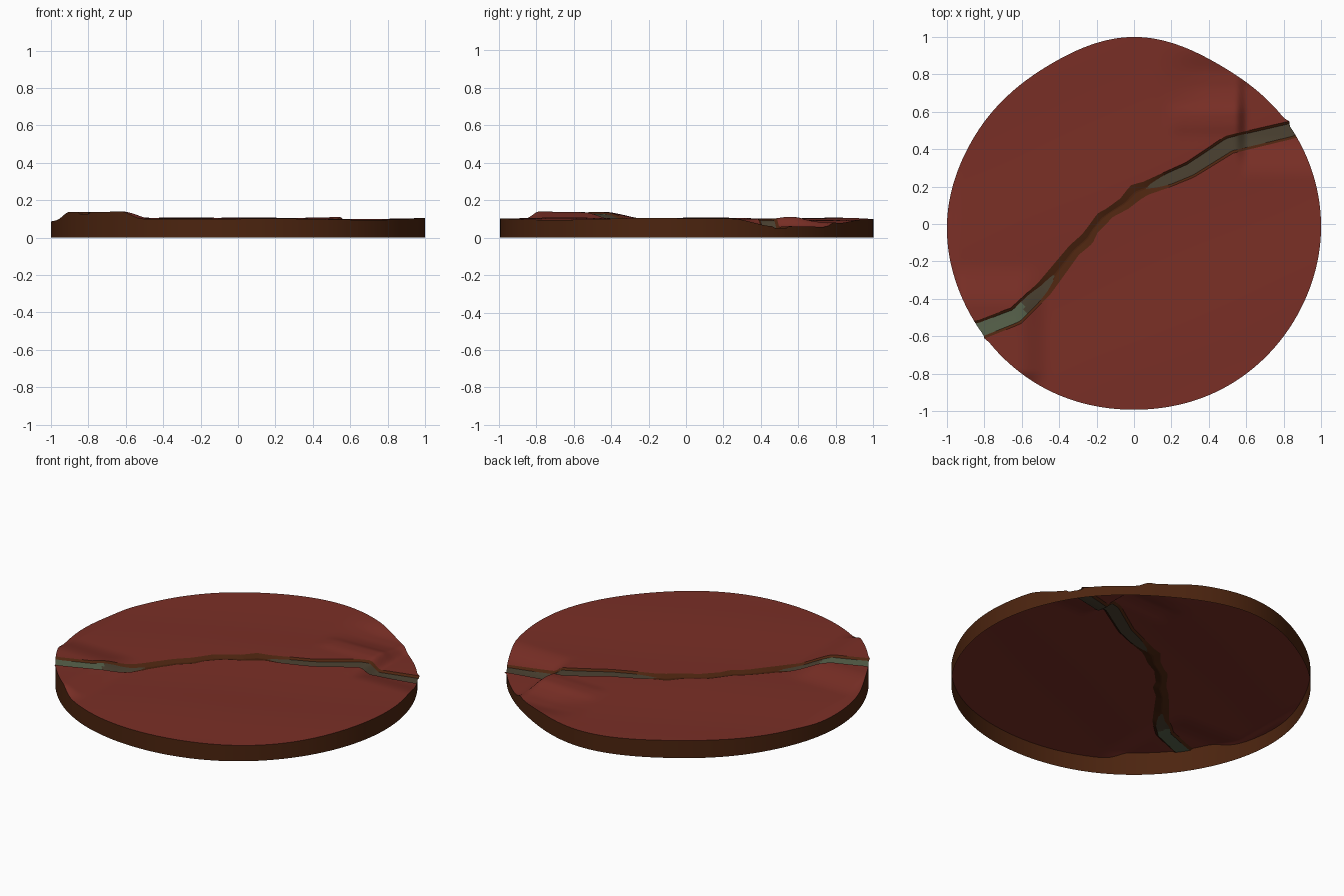
import bpy, bmesh, math
from mathutils import Vector

if "Cube" in bpy.data.objects:
    bpy.data.objects.remove(bpy.data.objects["Cube"])

N, M = 130, 30          # columns along the river, rows from bank to rim


def material(name, rgb):
    m = bpy.data.materials.new(name)
    m.diffuse_color = [((c / 255 + 0.055) / 1.055) ** 2.4 for c in rgb] + [1]
    m.use_nodes = True
    m.node_tree.nodes["Principled BSDF"].inputs["Base Color"].default_value = m.diffuse_color
    return m


RED = material("red soil", (122, 47, 38))
BROWN = material("brown earth", (76, 36, 15))
MUD = material("muddy water", (76, 66, 50))
WATER = material("pale green water", (88, 99, 76))


def lerp(table, x, col=1):
    for a, b in zip(table, table[1:]):
        if x <= b[0]:
            t = max(0, (x - a[0]) / (b[0] - a[0]))
            return a[col] + (b[col] - a[col]) * t
    return table[-1][col]


def step(a, b, x):
    t = min(1, max(0, (x - a) / (b - a)))
    return t * t * (3 - 2 * t)


# Outline radius every 30 degrees, slightly flattened at the back corners
RIM = [1.0, .985, .965, 1.0, .962, .972, 1.0, 1.0, 1.0, .993, 1.0, 1.0]


def rim(deg):
    k, t = divmod((deg % 360) / 30, 1)
    p = [RIM[(int(k) + j) % 12] for j in (-1, 0, 1, 2)]
    r = p[1] + .5 * t * (p[2] - p[0] + t * (2 * p[0] - 5 * p[1] + 4 * p[2] - p[3]
                         + t * (3 * (p[1] - p[2]) + p[3] - p[0])))
    return Vector((r * math.cos(math.radians(deg)), r * math.sin(math.radians(deg))))


# Ground height: gentle waves, a mound front left, a sunken basin back right
def height(x, y):
    z = .1 + .004 * math.sin(4.5 * x + 2 * y + 2.6) + .003 * math.sin(7 * y - 3 * x)
    mound = (step(-.99, -.9, x) * step(-.45, -.62, x)
             * step(-.88, -.78, y) * step(-.2, -.45, y))
    z += .042 * mound
    z -= .012 * step(-.93, -1, x)
    cliff = .57 if y > .27 else .52
    z -= .046 * step(cliff - .03, cliff + .04, x) * step(.24, .48, y) * step(.88, .72, y)
    z -= .022 * step(.1, .4, x) * step(.58, .75, y) * step(.95, .8, y) * step(.62, .52, x)
    z += .008 * step(.15, .25, x) * step(.6, .55, x) * step(.46, .54, y) * step(.66, .58, y)
    return z


# River: x, y, half width including the banks
PATH = [(-.826, -.567, .052), (-.63, -.49, .05), (-.48, -.345, .045), (-.32, -.14, .035),
        (-.25, -.08, .037), (-.22, -.03, .03), (-.17, .03, .036), (-.13, .06, .028),
        (-.05, .11, .035), (.01, .17, .046), (.06, .19, .037), (.16, .23, .042),
        (.30, .29, .045), (.51, .425, .05), (.85, .505, .048)]


def lane(i, side, share):
    """Point on column i, at a share of the river's half width (side +1 = north)."""
    if i in (0, N):
        mid, half = (214.55, -3.35) if i == 0 else (30.95, 2.95)
        return rim(mid + half * side * share)
    x = PATH[0][0] + (PATH[-1][0] - PATH[0][0]) * i / N
    slope = (lerp(PATH, x + .04) - lerp(PATH, x - .04)) / .08
    n = Vector((-slope, 1)).normalized()
    # the water narrows to rounded tips beside the dry middle stretch
    if share < 1:
        tip = max(-.42 - x, x - .07)
        share *= math.sqrt(min(1, max(.02, tip / .12)))
    return Vector((x, lerp(PATH, x))) + n * side * share * lerp(PATH, x, 2)


def top(p, sunk=0):
    return (p.x, p.y, height(p.x, p.y) - sunk)


def sheet(name, grid, mats, pick=None, smooth=True):
    bm = bmesh.new()
    vs = [[bm.verts.new(p) for p in row] for row in grid]
    for r0, r1 in zip(vs, vs[1:]):
        for i in range(len(r0) - 1):
            bm.faces.new((r0[i], r0[i + 1], r1[i + 1], r1[i]))
    bmesh.ops.remove_doubles(bm, verts=bm.verts, dist=1e-5)
    for f in bm.faces:
        if pick:
            f.material_index = pick(f.calc_center_median())
    me = bpy.data.meshes.new(name)
    bm.to_mesh(me)
    bm.free()
    for m in mats:
        me.materials.append(m)
    ob = bpy.data.objects.new(name, me)
    bpy.context.collection.objects.link(ob)
    bpy.ops.object.select_all(action='DESELECT')
    ob.select_set(True)
    bpy.context.view_layer.objects.active = ob
    bpy.ops.object.shade_smooth_by_angle(angle=math.radians(35))
    return ob


# Land on both sides of the river, fanning out to the rim
rims = {}
for name, side, a0, a1 in (("north", 1, 211.2, 33.9), ("south", -1, 217.9, 388.0)):
    edge = [lane(i, side, 1) for i in range(N + 1)]
    rims[side] = [rim(a0 + (a1 - a0) * i / N) for i in range(N + 1)]
    rows = [[top(e.lerp(r, j / M)) for e, r in zip(edge, rims[side])] for j in range(M + 1)]
    sheet("land_" + name, rows if side > 0 else rows[::-1], [RED])
    # Sloping earth bank between land and water
    bank = [[top(lane(i, side, .72), .01) for i in range(N + 1)], [top(e) for e in edge]]
    sheet("bank_" + name, bank if side > 0 else bank[::-1], [BROWN])


# River bed: pale water on the mound, muddy water, dry earth in the middle
def bed_colour(c):
    if -.43 < c.x < .07:
        return 0
    return 2 if c.x + .35 * (c.y + .47) < -.58 else 1


bed = [[top(lane(i, 1, .72 * s), .01) for i in range(N + 1)] for s in (-1, -.5, 0, .5, 1)]
sheet("river", bed, [BROWN, MUD, WATER], bed_colour)

# Outer wall down to the ground, open underneath
loop = [top(p) for p in rims[1][::-1]]
loop += [top(lane(0, 1, .72 * s), .01) for s in (1, .5, 0, -.5, -1)]
loop += [top(p) for p in rims[-1]]
loop += [top(lane(N, 1, .72 * s), .01) for s in (-1, -.5, 0, .5, 1)]
loop.append(loop[0])
sheet("outer_wall", [[(x, y, 0) for x, y, z in loop], loop], [BROWN])
